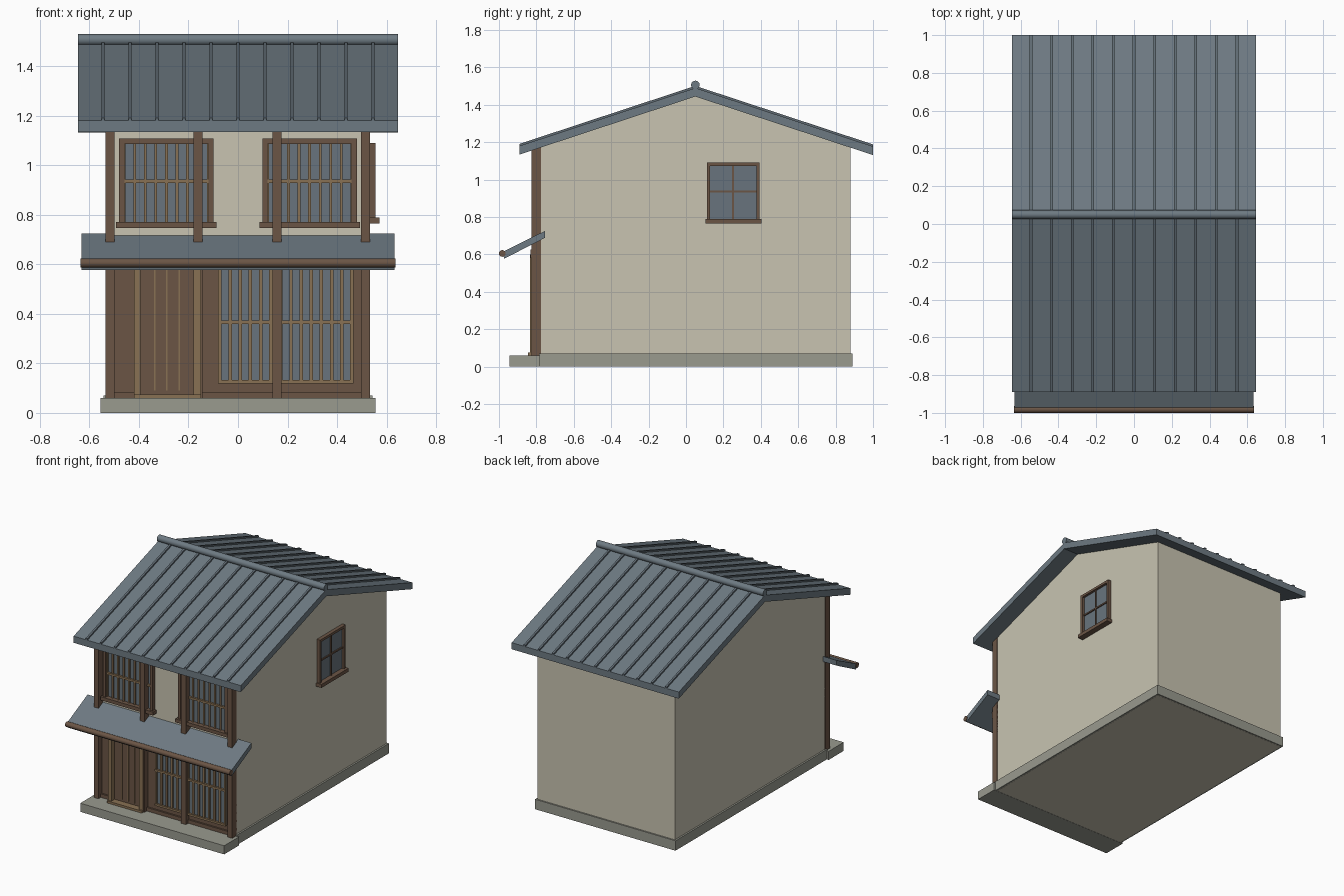
import bpy, bmesh
from math import pi
from mathutils import Matrix

old = bpy.data.objects.get("Cube")
if old:
    bpy.data.objects.remove(old, do_unlink=True)


def material(name, r, g, b):
    m = bpy.data.materials.new(name)
    m.use_nodes = True
    m.diffuse_color = (r, g, b, 1)
    m.node_tree.nodes["Principled BSDF"].inputs["Base Color"].default_value = (r, g, b, 1)
    return m


SLATE = material("slate roof", .155, .195, .225)
RIB = material("dark slate", .115, .145, .17)
GLASS = material("window glass", .14, .175, .205)
PLASTER = material("cream plaster", .58, .55, .44)
WOOD = material("brown wood", .147, .091, .06)
TAN = material("tan wood", .25, .165, .088)
STONE = material("grey stone", .32, .325, .275)


def finish(name, bm, mat):
    bmesh.ops.recalc_face_normals(bm, faces=bm.faces)
    me = bpy.data.meshes.new(name)
    bm.to_mesh(me)
    bm.free()
    me.materials.append(mat)
    ob = bpy.data.objects.new(name, me)
    bpy.context.collection.objects.link(ob)
    return ob


def boxes(name, mat, *items):
    """One object from boxes given as (x0, x1, y0, y1, z0, z1)."""
    bm = bmesh.new()
    for x0, x1, y0, y1, z0, z1 in items:
        m = Matrix.Translation(((x0 + x1) / 2, (y0 + y1) / 2, (z0 + z1) / 2))
        bmesh.ops.create_cube(bm, size=1, matrix=m @ Matrix.Diagonal((x1 - x0, y1 - y0, z1 - z0, 1)))
    return finish(name, bm, mat)


def prisms(name, mat, profile, spans):
    """A side profile of (y, z) points extruded over each span of x."""
    bm = bmesh.new()
    for x0, x1 in spans:
        a, b = ([bm.verts.new((x, y, z)) for y, z in profile] for x in (x0, x1))
        bm.faces.new(a)
        bm.faces.new(b[::-1])
        for i in range(len(a)):
            j = (i + 1) % len(a)
            bm.faces.new((a[i], b[i], b[j], a[j]))
    return finish(name, bm, mat)


def rod(name, mat, half, y, z, r):
    bm = bmesh.new()
    bmesh.ops.create_cone(bm, cap_ends=True, segments=16, radius1=r, radius2=r, depth=2 * half,
                          matrix=Matrix.Translation((0, y, z)) @ Matrix.Rotation(pi / 2, 4, 'Y'))
    for f in bm.faces:
        f.smooth = len(f.verts) == 4
    return finish(name, bm, mat)


# House body, foundation and entrance step
WALL = -.775
prisms("house_walls", PLASTER, [(WALL, 0), (.88, 0), (.88, 1.19), (.05, 1.465), (WALL, 1.19)], [(-.53, .53)])
boxes("foundation", STONE, (-.542, .542, -.785, .89, .001, .07))
boxes("front_step", STONE, (-.555, .555, -.945, -.78, 0, .06))

# Main roof with ridge cap and standing ribs
RIDGE = (.05, 1.49)
FRONT, BACK = (-.89, 1.18), (1, 1.177)
T = .046
slab = [FRONT, RIDGE, BACK]
prisms("main_roof", SLATE, slab + [(y, z - T) for y, z in slab[::-1]], [(-.645, .645)])
rod("ridge_cap", SLATE, .645, .05, 1.506, .023)
rib_spans = [(i * .109 - .007, i * .109 + .007) for i in range(-5, 6)]
for name, (y, z) in (("front_roof_ribs", FRONT), ("back_roof_ribs", BACK)):
    prisms(name, RIB, [(y, z - .003), RIDGE, (RIDGE[0], RIDGE[1] + .011), (y, z + .011)], rib_spans)

# Awning over the shop front, its gutter and beam
prisms("awning", SLATE, [(-.755, .725), (-.982, .613), (-.972, .577), (-.755, .688)], [(-.632, .632)])
rod("gutter", WOOD, .635, -.982, .605, .018)
boxes("awning_beam", WOOD, (-.53, .53, -.832, -.78, .58, .625))

# Posts running the full height of the front
boxes("front_posts", WOOD, *[(x - .018, x + .018, -.825, WALL, .06, 1.175)
                             for x in (-.517, -.162, .157, .515)])

# Ground floor timber wall and base boards
boxes("shop_wall", WOOD, (-.53, .53, -.788, -.77, .06, .69))
boxes("base_boards", WOOD, (-.5, -.42, -.8, -.78, .06, .085), (-.15, .5, -.8, -.78, .06, .085))

# Sliding door with jambs, battens and sill
boxes("door_panel", WOOD, (-.393, -.18, -.798, -.78, .07, .6))
boxes("door_jambs", TAN, (-.42, -.393, -.835, -.78, .06, .6), (-.18, -.15, -.835, -.78, .06, .6))
boxes("door_battens", TAN, *[(x - .003, x + .003, -.803, -.79, .09, .59) for x in (-.336, -.287, -.238)])
boxes("door_sill", TAN, (-.42, -.15, -.845, -.78, .06, .075))


def lattice(name, x0, x1, z0, z1, y, gaps, width, rails):
    """Evenly spaced upright bars with cross rails, in front of glass."""
    h = width / 2
    xs = [x0 + (x1 - x0) * i / gaps for i in range(gaps + 1)]
    bars = [(x - h, x + h, y - .01, y, z0, z1) for x in xs]
    rows = [(x0 - h, x1 + h, y - .014, y, z - .007, z + .007) for z in rails]
    boxes(name, TAN, *bars, *rows)


# Shop window
boxes("shop_window_glass", GLASS, (-.08, .466, -.793, -.78, .12, .6))
lattice("shop_window_lattice", -.073, .46, .12, .6, -.793, 13, .014, (.125, .365))


def frame(x0, x1, y0, y1, z0, z1, w):
    return [(x0, x0 + w, y0, y1, z0, z1), (x1 - w, x1, y0, y1, z0, z1),
            (x0 + w, x1 - w, y0, y1, z1 - w, z1)]


# Upper windows, mirrored about the middle
for side, x0 in (("right", -.48), ("left", .098)):
    x1 = x0 + .382
    boxes(f"upper_{side}_glass", GLASS, (x0 + .01, x1 - .01, -.782, -.77, .76, 1.1))
    boxes(f"upper_{side}_frame", WOOD, *frame(x0, x1, -.802, WALL, .76, 1.107, .021),
          (x0 - .012, x1 + .012, -.815, WALL, .747, .771))
    lattice(f"upper_{side}_lattice", x0 + .021, x1 - .021, .77, 1.087, -.782, 8, .011, (.935,))

# Small window on the left wall
boxes("side_window_glass", GLASS, (.52, .538, .115, .39, .78, 1.085))
boxes("side_window_bars", WOOD, (.53, .546, .247, .257, .785, 1.08), (.53, .546, .12, .385, .931, .941))
side = [(.53, .555, y0, y1, z0, z1) for y0, y1, _, _, z0, z1 in frame(.112, .394, 0, 0, .785, 1.09, .017)]
boxes("side_window_frame", WOOD, *side, (.53, .572, .103, .403, .765, .789))
